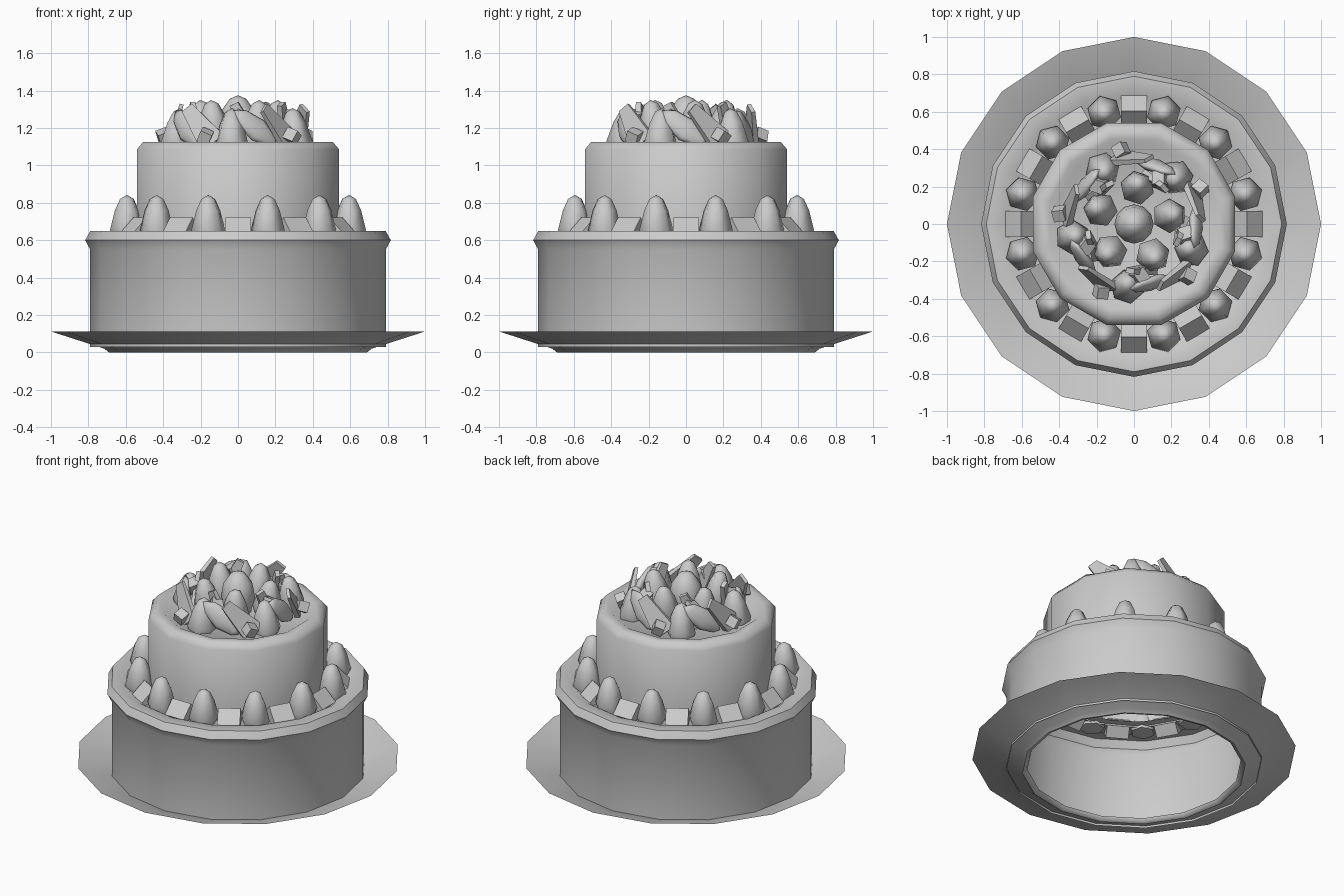
import bpy, math
from mathutils import Matrix, Vector

if "Cube" in bpy.data.objects:
    bpy.data.objects.remove(bpy.data.objects["Cube"])

grey = bpy.data.materials.new("plain grey")
grey.diffuse_color = (0.6, 0.6, 0.6, 1)
grey.use_nodes = True
grey.node_tree.nodes["Principled BSDF"].inputs["Base Color"].default_value = grey.diffuse_color


def add(name, verts, faces, matrix=None, smooth=50):
    mesh = bpy.data.meshes.new(name)
    mesh.from_pydata(verts, [], faces)
    mesh.materials.append(grey)
    ob = bpy.data.objects.new(name, mesh)
    bpy.context.collection.objects.link(ob)
    if matrix:
        ob.matrix_world = matrix
    if smooth:
        bpy.ops.object.select_all(action='DESELECT')
        ob.select_set(True)
        bpy.context.view_layer.objects.active = ob
        bpy.ops.object.shade_smooth_by_angle(angle=math.radians(smooth))
    return ob


def lathe(name, profile, sides, turn=0.0, matrix=None, smooth=50):
    """Revolve (radius, height) points listed from bottom to top; radius 0 closes the end."""
    verts, rings, faces = [], [], []
    for r, z in profile:
        n = 1 if r == 0 else sides
        rings.append(range(len(verts), len(verts) + n))
        for i in range(n):
            a = math.tau * i / sides + turn
            verts.append((r * math.cos(a), r * math.sin(a), z))
    for lo, hi in zip(rings, rings[1:]):
        for i in range(sides):
            j = (i + 1) % sides
            if len(hi) == 1:
                faces.append((lo[i], lo[j], hi[0]))
            elif len(lo) == 1:
                faces.append((lo[0], hi[j], hi[i]))
            else:
                faces.append((lo[i], lo[j], hi[j], hi[i]))
    return add(name, verts, faces, matrix, smooth)


def taper_box(name, size, top, matrix):
    """Box whose upper end (+z) is scaled by the (x, y) factors in top."""
    x, y, z = (s / 2 for s in size)
    verts = [(sx * x * (top[0] if sz > 0 else 1), sy * y * (top[1] if sz > 0 else 1), sz * z)
             for sz in (-1, 1) for sx, sy in ((-1, -1), (1, -1), (1, 1), (-1, 1))]
    faces = [(3, 2, 1, 0), (4, 5, 6, 7), (0, 1, 5, 4), (1, 2, 6, 5), (2, 3, 7, 6), (3, 0, 4, 7)]
    return add(name, verts, faces, matrix, 0)


def place(angle, radius, z, out=0, along=0, spin=0):
    """Frame on a ring: local x outward, y along the ring; leans out and along in degrees."""
    rad = math.radians
    return (Matrix.Rotation(rad(angle), 4, 'Z') @ Matrix.Translation((radius, 0, z))
            @ Matrix.Rotation(rad(spin), 4, 'Z')
            @ Matrix.Rotation(rad(out), 4, 'Y') @ Matrix.Rotation(rad(-along), 4, 'X'))


# Plate and the two cake tiers
lathe("plate", [(0.66, 0.025), (0.67, 0.005), (0.69, 0), (0.715, 0.02), (1.0, 0.112)], 16)
lathe("lower_tier", [(0.79, 0.03), (0.79, 0.55), (0.817, 0.6), (0.79, 0.648),
                     (0.71, 0.648), (0.67, 0.62), (0.5, 0.62)], 16)
lathe("upper_tier", [(0.56, 0.61), (0.56, 1.085), (0.525, 1.125), (0.47, 1.125),
                     (0.43, 1.10), (0, 1.10)], 12, math.radians(15))

# Berries and wedges around the lower tier
berry = [(0, -0.02), (0.075, -0.015), (0.093, 0.035), (0.066, 0.14), (0.038, 0.2), (0, 0.222)]
for k in range(12):
    lathe("ring_berry", berry, 6, 0, place(15 + 30 * k, 0.615, 0.62), 60)
    taper_box("ring_wedge", (0.115, 0.14, 0.115), (1, 1), place(30 * k, 0.605, 0.64, out=45))

# Heap on the top tier
lathe("centre_berry", [(0.08, 1.1), (0.105, 1.2), (0.09, 1.29), (0.045, 1.355), (0, 1.375)], 12)
almond = [(0, -0.15), (0.035, -0.12), (0.07, -0.02), (0.05, 0.09), (0, 0.15)]
for k in range(5):
    a = 72 * k
    lathe("inner_berry", berry, 6, 0.3, place(a + 13, 0.19, 1.13, out=8), 60)
    lathe("outer_berry", berry, 6, 0.3, place(a + 48, 0.34, 1.085, out=-6), 60)
    lathe("almond", almond, 8, 0, place(a + 70, 0.33, 1.2, out=-15, along=-50, spin=10)
          @ Matrix.Diagonal((0.5, 1, 1, 1)), 60)
    taper_box("shard", (0.035, 0.15, 0.26), (0.6, 0.45),
              place(a + 19, 0.35, 1.21, out=-15, along=-40, spin=15))
    taper_box("inner_shard", (0.04, 0.1, 0.24), (0.7, 0.5),
              place(a + 133, 0.25, 1.22, out=5, along=-25, spin=-15))
    taper_box("outer_cube", (0.065, 0.065, 0.065), (1, 1), place(a + 100, 0.4, 1.155, 20, 25, 15))
    taper_box("inner_cube", (0.07, 0.07, 0.07), (1, 1), place(a + 60, 0.28, 1.25, 15, 20, 30))
